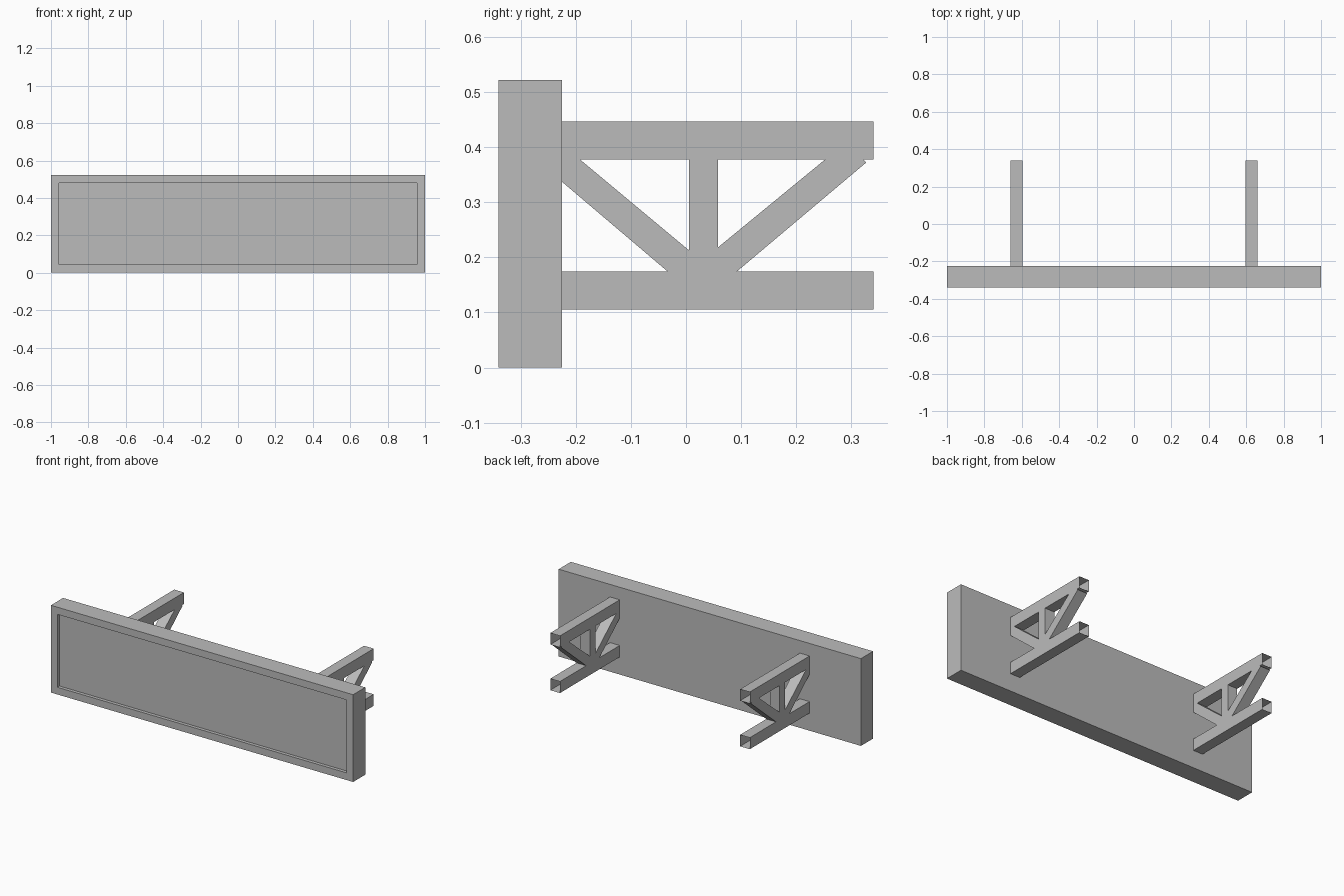
import bpy, bmesh
from mathutils import Vector

cube = bpy.data.objects.get("Cube")
if cube:
    bpy.data.objects.remove(cube)

grey = bpy.data.materials.new("plain_grey")
grey.use_nodes = True
colour = (0.5, 0.5, 0.5, 1)
grey.diffuse_color = colour
grey.node_tree.nodes["Principled BSDF"].inputs["Base Color"].default_value = colour


def finish(name, bm):
    mesh = bpy.data.meshes.new(name)
    bm.to_mesh(mesh)
    bm.free()
    mesh.materials.append(grey)
    obj = bpy.data.objects.new(name, mesh)
    bpy.context.collection.objects.link(obj)
    return obj


def tube(name, x, outline, open_sides):
    """Extrude a (y, z) outline across the bracket width, leaving some sides open."""
    bm = bmesh.new()
    half = WIDTH / 2
    left = [bm.verts.new((x + half, y, z)) for y, z in outline]
    right = [bm.verts.new((x - half, y, z)) for y, z in outline]
    bm.faces.new(left)
    bm.faces.new(right[::-1])
    n = len(outline)
    for i in range(n):
        if i not in open_sides:
            j = (i + 1) % n
            bm.faces.new((left[j], left[i], right[i], right[j]))
    bmesh.ops.recalc_face_normals(bm, faces=bm.faces[:])
    return finish(name, bm)


# Sign box with a recessed front panel
FRONT, WALL, BACK = -0.34, -0.225, 0.34
HEIGHT, RIM, RECESS = 0.522, 0.043, 0.02
bm = bmesh.new()
bmesh.ops.create_cube(bm, size=1)
for v in bm.verts:
    v.co = Vector((v.co.x * 2,
                   (FRONT + WALL) / 2 + v.co.y * (WALL - FRONT),
                   (v.co.z + 0.5) * HEIGHT))
bm.normal_update()
front = min(bm.faces, key=lambda f: f.calc_center_median().y)
bmesh.ops.inset_region(bm, faces=[front], thickness=RIM, use_even_offset=True)
inner = bmesh.ops.extrude_face_region(bm, geom=[front])
bmesh.ops.translate(bm, vec=(0, RECESS, 0),
                    verts=[g for g in inner["geom"] if isinstance(g, bmesh.types.BMVert)])
if front.is_valid:
    bmesh.ops.delete(bm, geom=[front], context="FACES")
finish("sign_box", bm)

# Two wall brackets made of open-ended square tubes
WIDTH = 0.064
LOW, HIGH = 0.174, 0.378
TUBE = 0.069
for side, x in (("left", 0.628), ("right", -0.628)):
    for name, z in (("lower_rail", LOW - TUBE), ("upper_rail", HIGH)):
        tube(f"{side}_{name}", x,
             [(WALL, z), (BACK, z), (BACK, z + TUBE), (WALL, z + TUBE)], {1, 3})
    tube(f"{side}_upright", x,
         [(0.005, LOW), (0.058, LOW), (0.058, HIGH), (0.005, HIGH)], {0, 2})
    # Slanted braces, trimmed where they meet the rails and the upright
    tube(f"{side}_front_brace", x,
         [(0.005, LOW), (0.005, 0.213), (-0.193, HIGH), (WALL, HIGH),
          (WALL, 0.337), (-0.033, LOW)], {0, 2, 3, 5})
    tube(f"{side}_back_brace", x,
         [(0.058, LOW), (0.092, LOW), (0.327, 0.372), (0.322, HIGH),
          (0.253, HIGH), (0.058, 0.218)], {0, 2, 3, 5})
